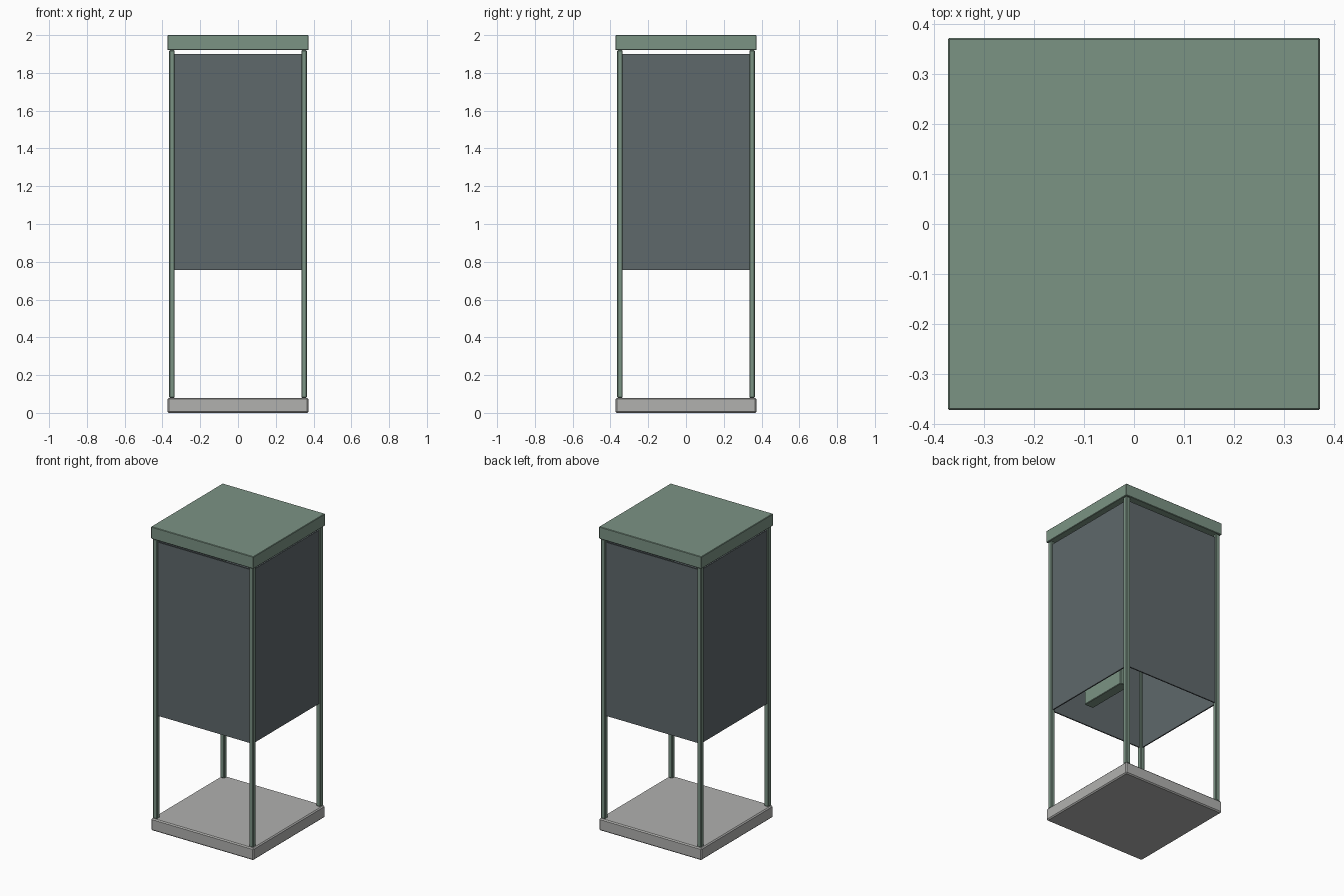
import bpy

cube = bpy.data.objects.get("Cube")
if cube:
    bpy.data.objects.remove(cube, do_unlink=True)


def material(name, color):
    mat = bpy.data.materials.new(name)
    mat.use_nodes = True
    mat.diffuse_color = (*color, 1)
    bsdf = next(n for n in mat.node_tree.nodes if n.type == "BSDF_PRINCIPLED")
    bsdf.inputs["Base Color"].default_value = (*color, 1)
    return mat


GREEN = material("sage green", (0.198, 0.292, 0.231))
STONE = material("stone grey", (0.44, 0.44, 0.43))
SLATE = material("slate glass", (0.114, 0.138, 0.147))


def box(name, low, high, mat, bevel=0):
    """Box between two corners, with optional chamfered edges."""
    bpy.ops.mesh.primitive_cube_add(size=1)
    obj = bpy.context.object
    obj.name = name
    for v in obj.data.vertices:
        v.co = [h if c > 0 else l for c, l, h in zip(v.co, low, high)]
    obj.data.materials.append(mat)
    if bevel:
        mod = obj.modifiers.new("edge chamfer", "BEVEL")
        mod.width = bevel
        mod.segments = 1
    return obj


HALF = 0.373      # base and roof half width
POST = 0.35       # post centre line
R = 0.015         # post half thickness
BASE_TOP, ROOF_LOW = 0.08, 1.92
GLASS_LOW, GLASS_TOP = 0.757, 1.9
T = 0.004         # panel half thickness

# Floor slab and flat roof
box("base_slab", (-HALF, -HALF, 0), (HALF, HALF, BASE_TOP), STONE, 0.007)
box("roof_slab", (-HALF, -HALF, ROOF_LOW), (HALF, HALF, 2), GREEN, 0.003)

# Four corner posts
for sx, side in ((1, "left"), (-1, "right")):
    for sy, end in ((-1, "front"), (1, "back")):
        x, y = sx * POST, sy * POST
        box(f"{end}_{side}_post", (x - R, y - R, BASE_TOP),
            (x + R, y + R, ROOF_LOW), GREEN, 0.004)

# Four wall panels between the posts
W = POST - R + 0.003
for s, end, side in ((-1, "front", "right"), (1, "back", "left")):
    c = s * POST
    box(f"{end}_panel", (-W, c - T, GLASS_LOW), (W, c + T, GLASS_TOP), SLATE)
    box(f"{side}_panel", (c - T, -W, GLASS_LOW), (c + T, W, GLASS_TOP), SLATE)

# Equipment cabinet inside, near the left wall
box("inner_cabinet", (0.18, -0.168, GLASS_LOW), (0.246, 0.168, 1.2), GREEN, 0.003)
